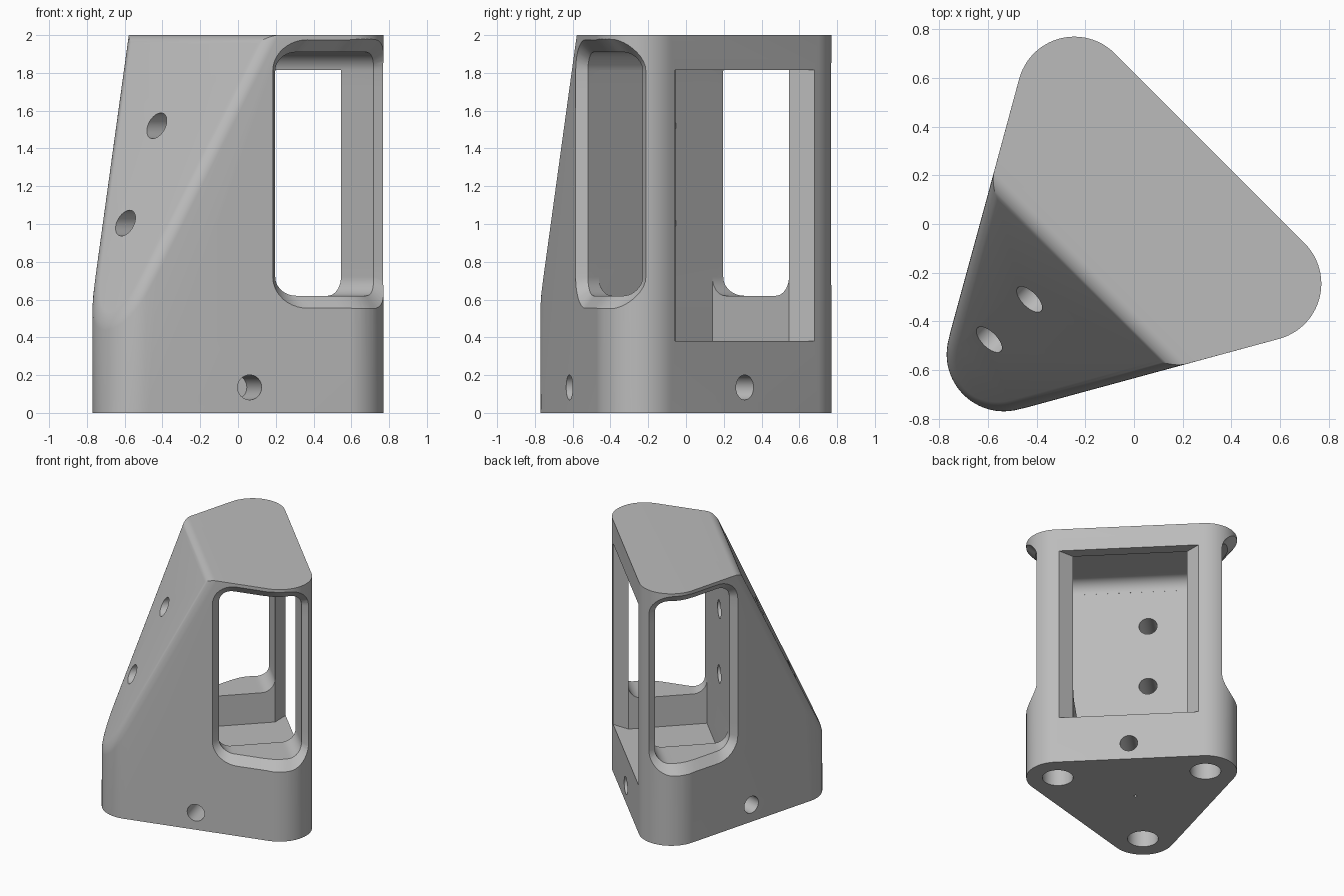
import bpy, bmesh
from math import cos, sin, radians, sqrt, pi
from mathutils import Matrix, Vector

if "Cube" in bpy.data.objects:
    bpy.data.objects.remove(bpy.data.objects["Cube"], do_unlink=True)

# Built with the symmetry axis along x, then turned 45 degrees at the end
R = 0.235                       # corner radius
FRONT, BACK, HALF = -0.757, 0.205, 0.552
CORNERS = [((FRONT, 0), 120), ((BACK, -HALF), 240), ((BACK, HALF), 0)]
INNER_FRONT, INNER_BACK = -0.228, 0.346


def finish(bm, name):
    bmesh.ops.recalc_face_normals(bm, faces=bm.faces)
    mesh = bpy.data.meshes.new(name)
    bm.to_mesh(mesh)
    bm.free()
    obj = bpy.data.objects.new(name, mesh)
    bpy.context.collection.objects.link(obj)
    return obj


def loft(bm, rings):
    loops = [[bm.verts.new(p) for p in ring] for ring in rings]
    n = len(loops[0])
    for a, b in zip(loops, loops[1:]):
        for i in range(n):
            j = (i + 1) % n
            bm.faces.new((a[i], a[j], b[j], b[i]))
    bm.faces.new(loops[0])
    bm.faces.new(loops[-1])


def prism(bm, outline, z0, z1):
    loft(bm, [[(x, y, z) for x, y in outline] for z in (z0, z1)])


def drill(name, start, direction, radius, length):
    start, direction = Vector(start), Vector(direction).normalized()
    bm = bmesh.new()
    turn = direction.to_track_quat('Z', 'Y').to_matrix().to_4x4()
    place = Matrix.Translation(start + direction * length / 2) @ turn
    bmesh.ops.create_cone(bm, cap_ends=True, segments=40, radius1=radius,
                          radius2=radius, depth=length, matrix=place)
    return finish(bm, name)


def side(x):
    """Half width of the rounded triangle at x."""
    if x < BACK - R / 2:
        return (x - FRONT) / sqrt(3) + R / cos(radians(30))
    return HALF + sqrt(max(R * R - (x - BACK) ** 2, 0))


def rounded_rect(x0, x1, z0, z1, r, arc=10, straight=12):
    pts = []
    corners = [(x1 - r, z1 - r), (x0 + r, z1 - r), (x0 + r, z0 + r), (x1 - r, z0 + r)]
    for k, (cx, cz) in enumerate(corners):
        for i in range(arc + 1):
            a = pi / 2 * (k + i / arc)
            pts.append((cx + r * cos(a), cz + r * sin(a)))
        # points along the straight so the rim follows the curved wall
        nx, nz = corners[(k + 1) % 4]
        a = pi / 2 * (k + 1)
        p, q = pts[-1], (nx + r * cos(a), nz + r * sin(a))
        for i in range(1, straight):
            t = i / straight
            pts.append((p[0] + (q[0] - p[0]) * t, p[1] + (q[1] - p[1]) * t))
    return pts


# Body: rounded triangular column with a sloped, softly rounded front
bm = bmesh.new()
outline = []
for (cx, cy), start in CORNERS:
    for i in range(25):
        a = radians(start + 120 * i / 24)
        outline.append((cx + R * cos(a), cy + R * sin(a)))
prism(bm, outline, 0, 2)
slope = Vector((-2.2, 0, 1)).normalized()
cut = bmesh.ops.bisect_plane(bm, geom=bm.verts[:] + bm.edges[:] + bm.faces[:],
                             plane_co=(-0.305, 0, 2), plane_no=slope, clear_outer=True)
rim = [e for e in cut["geom_cut"] if isinstance(e, bmesh.types.BMEdge)]
bmesh.ops.contextual_create(bm, geom=rim)
bmesh.ops.recalc_face_normals(bm, faces=bm.faces)
bmesh.ops.bevel(bm, geom=rim, offset=0.05, offset_type='OFFSET', segments=6,
                profile=0.5, affect='EDGES', clamp_overlap=True)
body = finish(bm, "housing_body")

cutters = []

# Side windows: one tunnel through both sides with a flared rim
inner = rounded_rect(INNER_FRONT, INNER_BACK, 0.62, 1.91, 0.10)
outer = rounded_rect(-0.286, 0.394, 0.55, 1.98, 0.17)
half = [[(x, side(x) - 0.07, z) for x, z in inner],
        [(x, side(x) + 0.002, z) for x, z in outer],
        [(x, 1.2, z) for x, z in outer]]
mirrored = [[(x, -y, z) for x, y, z in ring] for ring in reversed(half)]
bm = bmesh.new()
loft(bm, mirrored + half)
cutters.append(finish(bm, "window_cutter"))

# Back pocket with splayed cheeks
bm = bmesh.new()
cheek = [(INNER_FRONT, 0.425), (INNER_BACK, 0.425), (0.6, 0.687)]
prism(bm, cheek + [(x, -y) for x, y in reversed(cheek)], 0.38, 1.815)
cutters.append(finish(bm, "pocket_cutter"))

# Two screw holes through the slope
for z in (1.005, 1.52):
    cutters.append(drill("slope_hole_cutter", (-1.3, 0.085, z), (1, 0, 0), 0.068, 1.3))

# One hole in the middle of each lower wall
middle = Vector((FRONT + 2 * BACK, 0, 0)) / 3
for angle in (0, 120, 240):
    out = Vector((cos(radians(angle)), sin(radians(angle)), 0))
    start = middle + out * 0.8 + Vector((0, 0, 0.135))
    cutters.append(drill("wall_hole_cutter", start, -out, 0.066, 0.55))

# Sockets under each corner and a pin hole in the centre
for (cx, cy), _ in CORNERS:
    cutters.append(drill("socket_cutter", (cx, cy, -0.1), (0, 0, 1), 0.115, 0.3))
cutters.append(drill("pin_cutter", (middle.x, 0, -0.1), (0, 0, 1), 0.012, 0.2))

for cutter in cutters:
    cutter.hide_render = True
    mod = body.modifiers.new(cutter.name, 'BOOLEAN')
    mod.operation, mod.solver, mod.object = 'DIFFERENCE', 'EXACT', cutter

# Bake the cuts, remove the cutters and turn the body
bpy.context.view_layer.update()
graph = bpy.context.evaluated_depsgraph_get()
mesh = bpy.data.meshes.new_from_object(body.evaluated_get(graph))
body.modifiers.clear()
body.data = mesh
for cutter in cutters:
    bpy.data.objects.remove(cutter, do_unlink=True)
mesh.transform(Matrix.Rotation(radians(45), 4, 'Z'))

# Plain grey finish
grey = bpy.data.materials.new("light_grey")
grey.use_nodes = True
colour = (0.5, 0.5, 0.5, 1)
grey.diffuse_color = colour
grey.node_tree.nodes["Principled BSDF"].inputs["Base Color"].default_value = colour
mesh.materials.clear()
mesh.materials.append(grey)

bpy.ops.object.select_all(action='DESELECT')
body.select_set(True)
bpy.context.view_layer.objects.active = body
bpy.ops.object.shade_smooth_by_angle(angle=radians(25))
